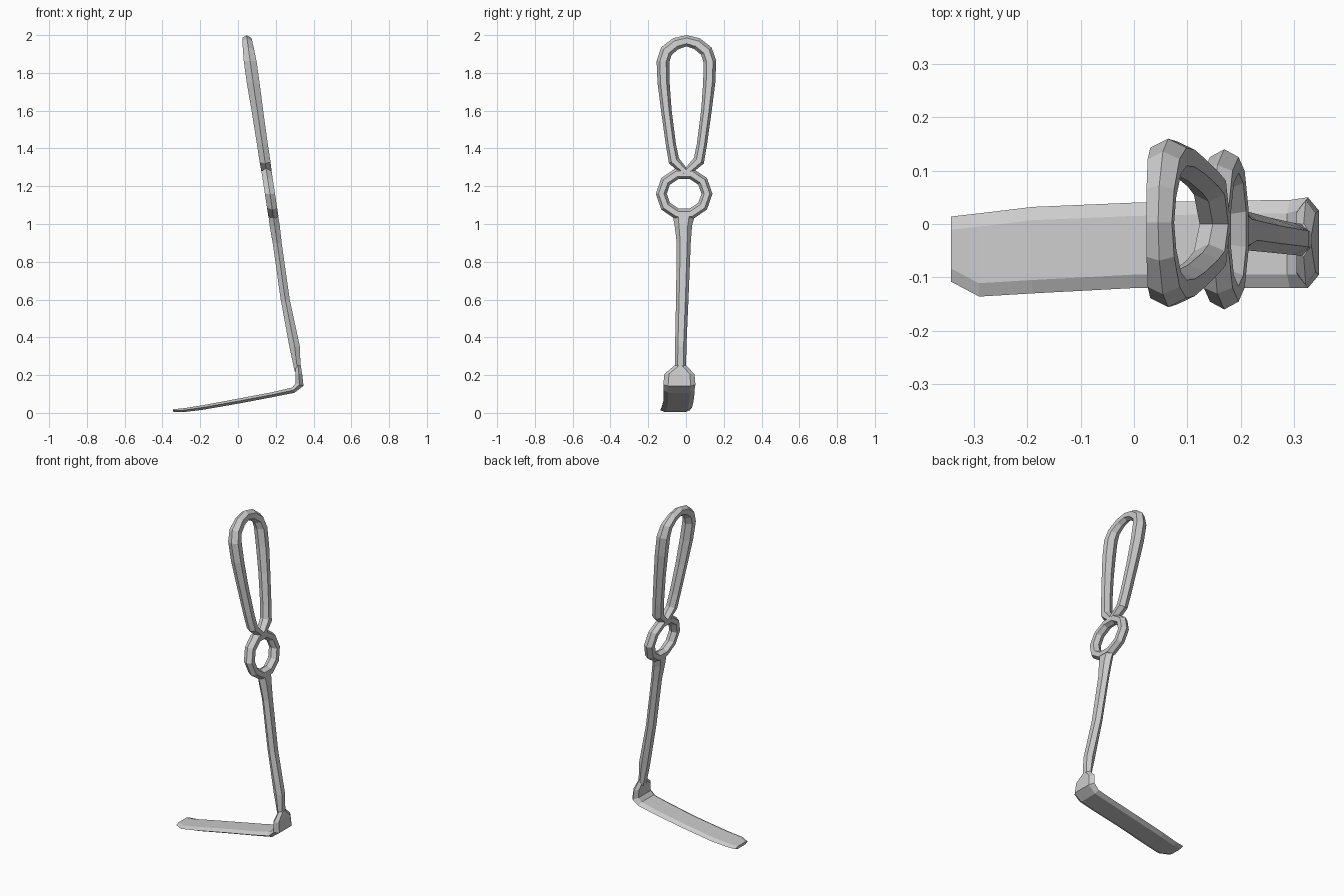
import bpy, bmesh, math
from mathutils import Vector

if "Cube" in bpy.data.objects:
    bpy.data.objects.remove(bpy.data.objects["Cube"])

# Lean of the handle: (z, x) along its centre line
LEAN = [(0.2, .318), (.35, .3), (.6, .25), (1.05, .186), (1.35, .14), (1.75, .08), (2.0, .045)]


def lean_x(z):
    for (z0, x0), (z1, x1) in zip(LEAN, LEAN[1:]):
        if z <= z1:
            break
    return x0 + (x1 - x0) * (z - z0) / (z1 - z0)


def loft(name, rings, closed=False):
    """Skin a list of equal cross-sections, capped unless closed."""
    bm = bmesh.new()
    vs = [[bm.verts.new(p) for p in r] for r in rings]
    n = len(vs[0])
    pairs = list(zip(vs, vs[1:])) + ([(vs[-1], vs[0])] if closed else [])
    for a, b in pairs:
        for i in range(n):
            j = (i + 1) % n
            bm.faces.new((a[i], a[j], b[j], b[i]))
    if not closed:
        bm.faces.new(vs[0])
        bm.faces.new(vs[-1])
    bmesh.ops.recalc_face_normals(bm, faces=bm.faces)
    me = bpy.data.meshes.new(name)
    bm.to_mesh(me)
    bm.free()
    ob = bpy.data.objects.new(name, me)
    bpy.context.collection.objects.link(ob)
    return ob


def bar(name, path, closed=False, sides=6):
    """Six-sided bar along (y, z, half width, half depth) in the leaning plane."""
    rings, n = [], len(path)
    for i, (y, z, w, d) in enumerate(path):
        a = path[(i - 1) % n] if closed or i else path[i]
        b = path[(i + 1) % n] if closed or i < n - 1 else path[i]
        t = Vector((b[0] - a[0], b[1] - a[1])).normalized()
        ring = []
        for k in range(sides):
            ang = math.tau * k / sides
            u = w * math.cos(ang)
            py, pz = y - t.y * u, z + t.x * u
            ring.append((lean_x(pz) + d / .87 * math.sin(ang), py, pz))
        rings.append(ring)
    return loft(name, rings, closed)


# Long grip loop, one half mirrored
half = [(.058, 1.955, .032, .026), (.108, 1.915, .034, .03), (.126, 1.86, .034, .034),
        (.123, 1.75, .032, .034), (.108, 1.6, .028, .031), (.084, 1.42, .027, .029),
        (.068, 1.335, .03, .029)]
loop = ([(.003, 1.97, .03, .024)] + half + [(0, 1.272, .028, .027)]
        + [(-y + .004, z, w, d) for y, z, w, d in reversed(half)])
handle = bar("handle", loop, closed=True)

# Finger ring below the grip
ring = []
for i in range(10):
    a = math.tau * (i + .5) / 10
    ring.append((-.01 + .121 * math.sin(a), 1.16 + .112 * math.cos(a), .029, .027))
finger_ring = bar("finger_ring", ring, closed=True)

# Slim shaft down to the heel
shaft = bar("shaft", [(-.012, 1.06, .062, .025), (-.014, .99, .046, .027), (-.012, .9, .037, .024),
                      (-.02, .6, .033, .024), (-.028, .35, .03, .028), (-.03, .22, .03, .016)])

for part in (finger_ring, shaft):
    mod = handle.modifiers.new("join", 'BOOLEAN')
    mod.operation = 'UNION'
    mod.solver = 'EXACT'
    mod.object = part
    bpy.context.view_layer.objects.active = handle
    bpy.ops.object.modifier_apply(modifier=mod.name)
    bpy.data.objects.remove(part)

# Heel and flat blade: (x, z, y min, y max, half thickness)
stations = [(.318, .25, -.062, .002, .014), (.322, .205, -.115, .045, .018),
            (.326, .15, -.12, .05, .022), (.292, .12, -.12, .045, .015),
            (.18, .096, -.12, .044, .013), (0, .062, -.12, .04, .013),
            (-.19, .028, -.13, .032, .012), (-.29, .014, -.136, .02, .01),
            (-.343, .012, -.108, .014, .008)]
rings = []
for i, (x, z, y0, y1, h) in enumerate(stations):
    a, b = stations[max(i - 1, 0)], stations[min(i + 1, len(stations) - 1)]
    t = Vector((b[0] - a[0], b[1] - a[1])).normalized()
    sec = [(y0, 0), (y0 + .025, h), (y1 - .025, h), (y1, 0), (y1 - .025, -h), (y0 + .025, -h)]
    rings.append([(x - t.y * s, y, max(z + t.x * s, 0)) for y, s in sec])
blade = loft("blade", rings)
